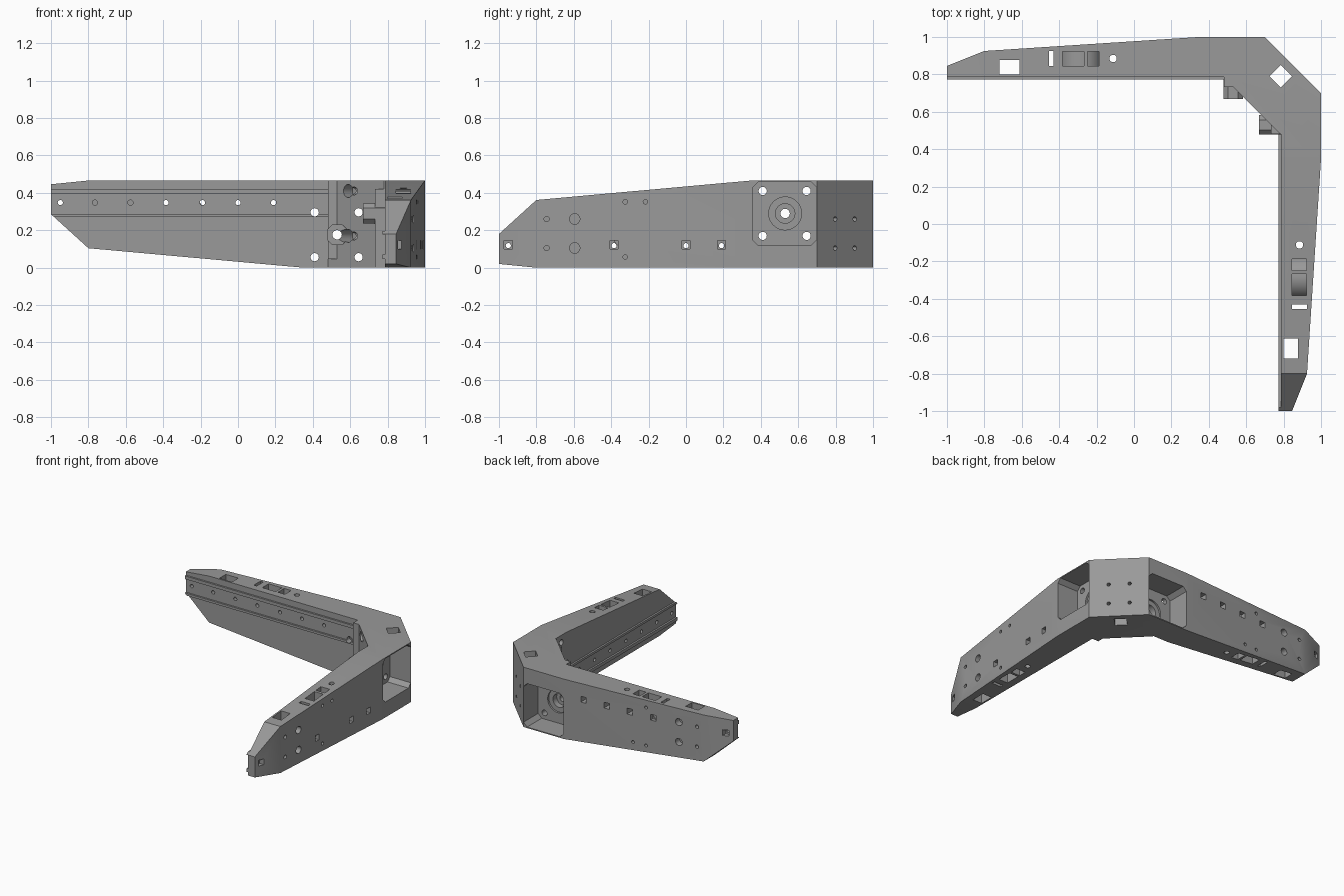
import bpy, bmesh, math
from mathutils import Matrix, Vector

if "Cube" in bpy.data.objects:
    bpy.data.objects.remove(bpy.data.objects["Cube"])

H = 0.466  # overall height
# Half-turn about the diagonal axis: maps the right arm onto the back arm
FLIP = Matrix(((0, 1, 0, 0), (1, 0, 0, 0), (0, 0, -1, H), (0, 0, 0, 1)))
ONE = Matrix.Identity(4)

grey = bpy.data.materials.new("printed_grey")
grey.diffuse_color = (0.32, 0.32, 0.32, 1)
grey.use_nodes = True
grey.node_tree.nodes["Principled BSDF"].inputs["Base Color"].default_value = grey.diffuse_color


def prism(name, pts, axis, lo, hi, mat=ONE):
    """Extrude a 2D outline along x (outline in y,z) or z (outline in x,y)."""
    bm = bmesh.new()
    place = (lambda a, b, t: (t, a, b)) if axis == 'x' else (lambda a, b, t: (a, b, t))
    low = [bm.verts.new(mat @ Vector(place(a, b, lo))) for a, b in pts]
    top = [bm.verts.new(mat @ Vector(place(a, b, hi))) for a, b in pts]
    bm.faces.new(low)
    bm.faces.new(top)
    n = len(pts)
    for i in range(n):
        j = (i + 1) % n
        bm.faces.new((low[i], low[j], top[j], top[i]))
    bmesh.ops.recalc_face_normals(bm, faces=bm.faces)
    me = bpy.data.meshes.new(name)
    bm.to_mesh(me)
    bm.free()
    me.materials.append(grey)
    ob = bpy.data.objects.new(name, me)
    bpy.context.collection.objects.link(ob)
    return ob


def rect(a0, a1, b0, b1, c=0.0):
    if c == 0:
        return [(a0, b0), (a1, b0), (a1, b1), (a0, b1)]
    return [(a0 + c, b0), (a1 - c, b0), (a1, b0 + c), (a1, b1 - c),
            (a1 - c, b1), (a0 + c, b1), (a0, b1 - c), (a0, b0 + c)]


def circle(a, b, r, n=20):
    return [(a + r * math.cos(2 * math.pi * i / n), b + r * math.sin(2 * math.pi * i / n))
            for i in range(n)]


def combine(tool, op):
    mod = body.modifiers.new("bool", 'BOOLEAN')
    mod.operation, mod.solver, mod.object = op, 'EXACT', tool
    bpy.context.view_layer.objects.active = body
    bpy.ops.object.modifier_apply(modifier=mod.name)
    bpy.data.objects.remove(tool)


def both(op, pts, axis, lo, hi, mats=(ONE, FLIP)):
    for m in mats:
        combine(prism("tool", pts, axis, lo, hi, m), op)


# L-shaped footprint, symmetric about the diagonal
half = [(0.787, -1), (0.845, -1), (0.925, -0.8), (1, 0.35), (1, 0.7)]
inner = [(0.78, 0.482), (0.787, 0.482)]
outline = half + [(y, x) for x, y in reversed(half)]
outline += [(y, x) for x, y in reversed(inner)] + inner
body = prism("corner_bracket", outline, 'z', 0, H)

# Rail lips, corner strips and motor bosses on the inner walls
for z0, z1 in ((0.046, 0.071), (0.178, 0.196)):
    both('UNION', [(-1, z0), (0.49, z0), (0.49, z1), (-1, z1)], 'x', 0.773, 0.80)
both('UNION', rect(0.48, 0.53, 0, 0.42), 'x', 0.732, 0.80)
both('UNION', rect(0.478, 0.582, 0.236, 0.344, 0.025), 'x', 0.668, 0.80)

# Tapered arm ends
both('DIFFERENCE', [(-1.1, 0.09), (-1, 0.18), (-0.8, 0.362), (0.35, H), (0.35, 0.6), (-1.1, 0.6)],
     'x', 0.6, 1.1)
both('DIFFERENCE', [(-1.1, 0.03), (-0.8, 0), (-0.8, -0.1), (-1.1, -0.1)], 'x', 0.6, 1.1)

# Motor pockets with bearing seat, shaft bore and screw holes
both('DIFFERENCE', rect(0.356, 0.699, 0.12, 0.458, 0.03), 'x', 0.82, 1.1)
both('DIFFERENCE', circle(0.53, 0.29, 0.088, 32), 'x', 0.806, 0.9)
both('DIFFERENCE', circle(0.53, 0.29, 0.052, 28), 'x', 0.76, 0.9)
both('DIFFERENCE', circle(0.53, 0.29, 0.025), 'x', 0.5, 0.9)
for y in (0.41, 0.645):
    for z in (0.17, 0.41):
        both('DIFFERENCE', circle(y, z, 0.022), 'x', 0.55, 0.9)

# Rail screw holes and square nut pockets
for y in (-0.95, -0.765, -0.575, -0.385, -0.19, 0, 0.19):
    through = y in (-0.95, -0.385, 0, 0.19)
    both('DIFFERENCE', circle(y, 0.118, 0.014, 12), 'x', 0.7, 0.85)
    if through or y == -0.19:
        both('DIFFERENCE', rect(y - 0.022, y + 0.022, 0.1, 0.145), 'x', 0.835, 1.1,
             (ONE, FLIP) if through else (FLIP,))

# Small blind holes on the outer walls
for y, z, r in ((-0.745, 0.26, 0.014), (-0.745, 0.105, 0.014), (-0.595, 0.26, 0.028),
                (-0.595, 0.105, 0.028), (-0.325, 0.352, 0.012), (-0.217, 0.352, 0.012),
                (-0.325, 0.057, 0.012)):
    both('DIFFERENCE', circle(y, z, r, 16), 'x', 0.89, 1.1)

# Vertical windows, belt slots and tensioner hole
for x0, x1, y0, y1 in ((0.80, 0.878, -0.72, -0.612), (0.845, 0.925, -0.455, -0.43),
                       (0.845, 0.922, -0.382, -0.268), (0.845, 0.922, -0.248, -0.188)):
    both('DIFFERENCE', rect(x0, x1, y0, y1), 'z', -0.1, 0.6)
both('DIFFERENCE', circle(0.885, -0.112, 0.02, 16), 'z', -0.1, 0.6)

# Rounded belt core inside the windows
both('UNION', circle(-0.285, 0.2, 0.115, 32), 'x', 0.84, 0.925)

# Corner: diamond hole through, screw holes in both diagonal faces
combine(prism("tool", circle(0.785, 0.79, 0.061, 4), 'z', -0.1, 0.6), 'DIFFERENCE')
turn = Matrix.Rotation(math.radians(45), 4, 'Z')  # local x becomes the diagonal
for s in (-0.074, 0.074):
    for z in (0.105, 0.26):
        both('DIFFERENCE', circle(s, z, 0.013, 12), 'x', 1.14, 1.3, (turn,))
for z in (0.17, 0.41):
    both('DIFFERENCE', circle(0.06, z, 0.035), 'x', 0.7, 0.96, (turn,))

bpy.ops.object.select_all(action='DESELECT')
body.select_set(True)
bpy.context.view_layer.objects.active = body
bpy.ops.object.shade_smooth_by_angle(angle=math.radians(25))
